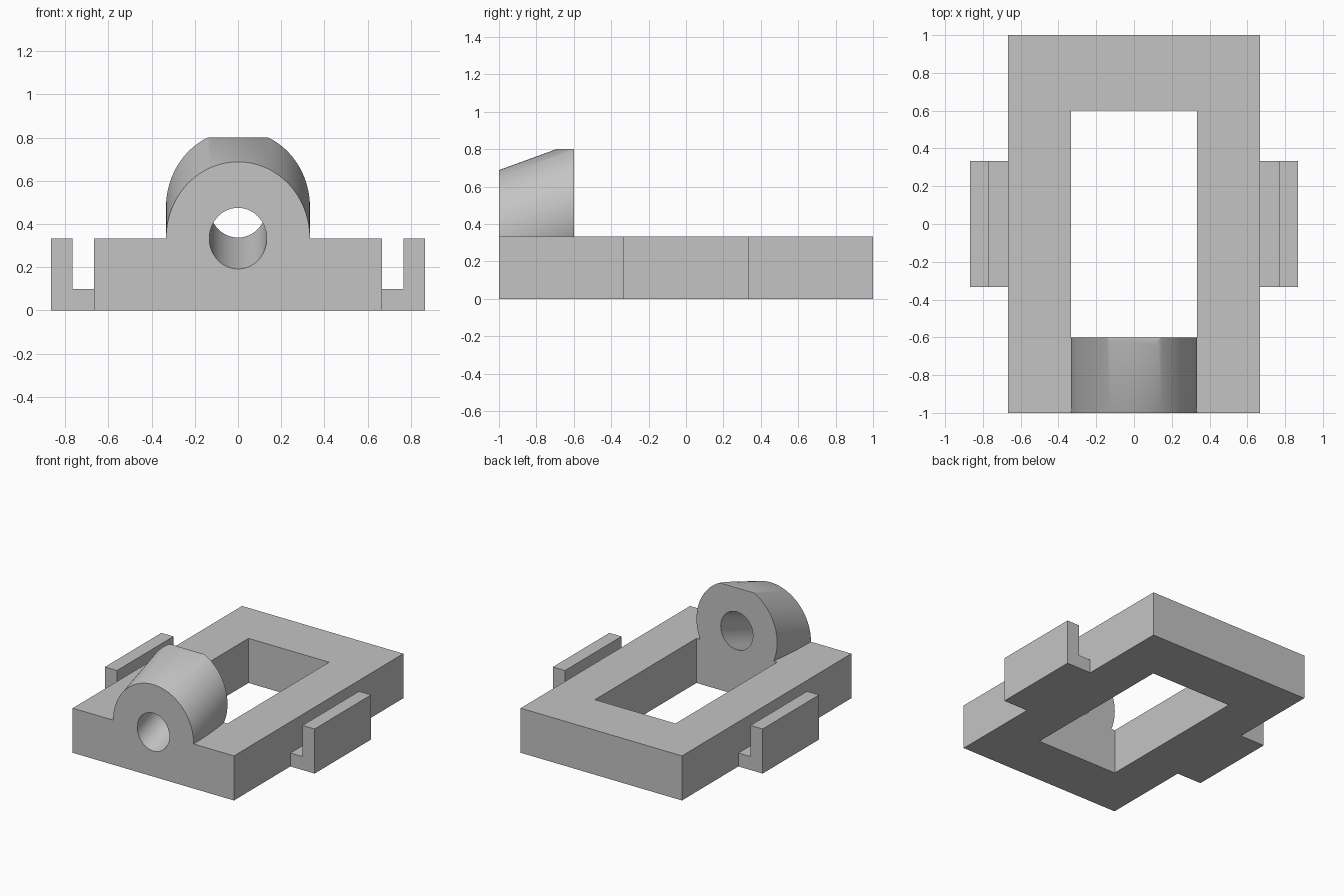
import bpy, bmesh, math
from mathutils import Vector

cube = bpy.data.objects.get("Cube")
if cube:
    bpy.data.objects.remove(cube, do_unlink=True)

T = 1 / 3                    # base thickness, also the outer boss radius
FRONT, BACK = -1.0, -0.6     # depth range of the bearing boss
TILT = math.radians(20)      # upward tilt of the bore

grey = bpy.data.materials.new("light grey")
grey.use_nodes = True
colour = (0.55, 0.55, 0.55, 1)
grey.diffuse_color = colour
grey.node_tree.nodes["Principled BSDF"].inputs["Base Color"].default_value = colour


def make_object(name, bm):
    bmesh.ops.recalc_face_normals(bm, faces=bm.faces)
    mesh = bpy.data.meshes.new(name)
    bm.to_mesh(mesh)
    bm.free()
    mesh.materials.append(grey)
    obj = bpy.data.objects.new(name, mesh)
    bpy.context.collection.objects.link(obj)
    return obj


def extrude(bm, loops, offset):
    """Turn a closed outline, or an outer and inner pair, into a solid."""
    rings = [[bm.verts.new(p) for p in loop] for loop in loops]
    if len(rings) == 1:
        faces = [bm.faces.new(rings[0])]
    else:
        a, b = rings
        n = len(a)
        faces = [bm.faces.new((a[i], a[(i + 1) % n], b[(i + 1) % n], b[i])) for i in range(n)]
    new = bmesh.ops.extrude_face_region(bm, geom=faces, use_keep_orig=True)["geom"]
    bmesh.ops.translate(bm, vec=offset, verts=[v for v in new if isinstance(v, bmesh.types.BMVert)])


def tilted_cylinder(name, radius, y0, y1, clip=None):
    """Cylinder along the tilted bore, cut off by vertical end planes."""
    def centre(y):
        return T + (y - FRONT) * math.tan(TILT)
    ring = []
    for i in range(96):
        a = math.tau * i / 96
        ring.append((radius * math.cos(a), y0, centre(y0) + radius / math.cos(TILT) * math.sin(a)))
    bm = bmesh.new()
    extrude(bm, [ring], Vector((0, y1 - y0, centre(y1) - centre(y0))))
    if clip:
        for z, side in zip(clip, (-1, 1)):
            cut = bmesh.ops.bisect_plane(bm, geom=bm.verts[:] + bm.edges[:] + bm.faces[:],
                                         plane_co=(0, 0, z), plane_no=(0, 0, side), clear_outer=True)
            edges = [e for e in cut["geom_cut"] if isinstance(e, bmesh.types.BMEdge)]
            bmesh.ops.holes_fill(bm, edges=edges)
    return make_object(name, bm)


def combine(target, other, operation):
    mod = target.modifiers.new(operation.title(), 'BOOLEAN')
    mod.operation, mod.object, mod.solver = operation, other, 'EXACT'
    bpy.context.view_layer.objects.active = target
    bpy.ops.object.modifier_apply(modifier=mod.name)
    bpy.data.objects.remove(other, do_unlink=True)


def rectangle(x, y):
    return [(-x, -y, 0), (x, -y, 0), (x, y, 0), (-x, y, 0)]


# Rectangular frame with the bearing boss and its bore
bm = bmesh.new()
extrude(bm, [rectangle(2 * T, 1), rectangle(T, -BACK)], Vector((0, 0, T)))
frame = make_object("bearing_frame", bm)
combine(frame, tilted_cylinder("boss", T, FRONT, BACK, (0.1, 0.8)), 'UNION')
combine(frame, tilted_cylinder("bore", 0.133, FRONT - 0.2, BACK + 0.2), 'DIFFERENCE')

# L-shaped side brackets
bracket = [(2 * T, 0), (0.867, 0), (0.867, T), (0.767, T), (0.767, 0.1), (2 * T, 0.1)]
parts = [frame]
for side, label in ((1, "left"), (-1, "right")):
    bm = bmesh.new()
    extrude(bm, [[(side * x, -T, z) for x, z in bracket]], Vector((0, 2 * T, 0)))
    parts.append(make_object(label + "_bracket", bm))

# Smooth round walls, sharp edges elsewhere
bpy.ops.object.select_all(action='DESELECT')
for obj in parts:
    obj.select_set(True)
bpy.context.view_layer.objects.active = frame
bpy.ops.object.shade_smooth_by_angle(angle=math.radians(30))
